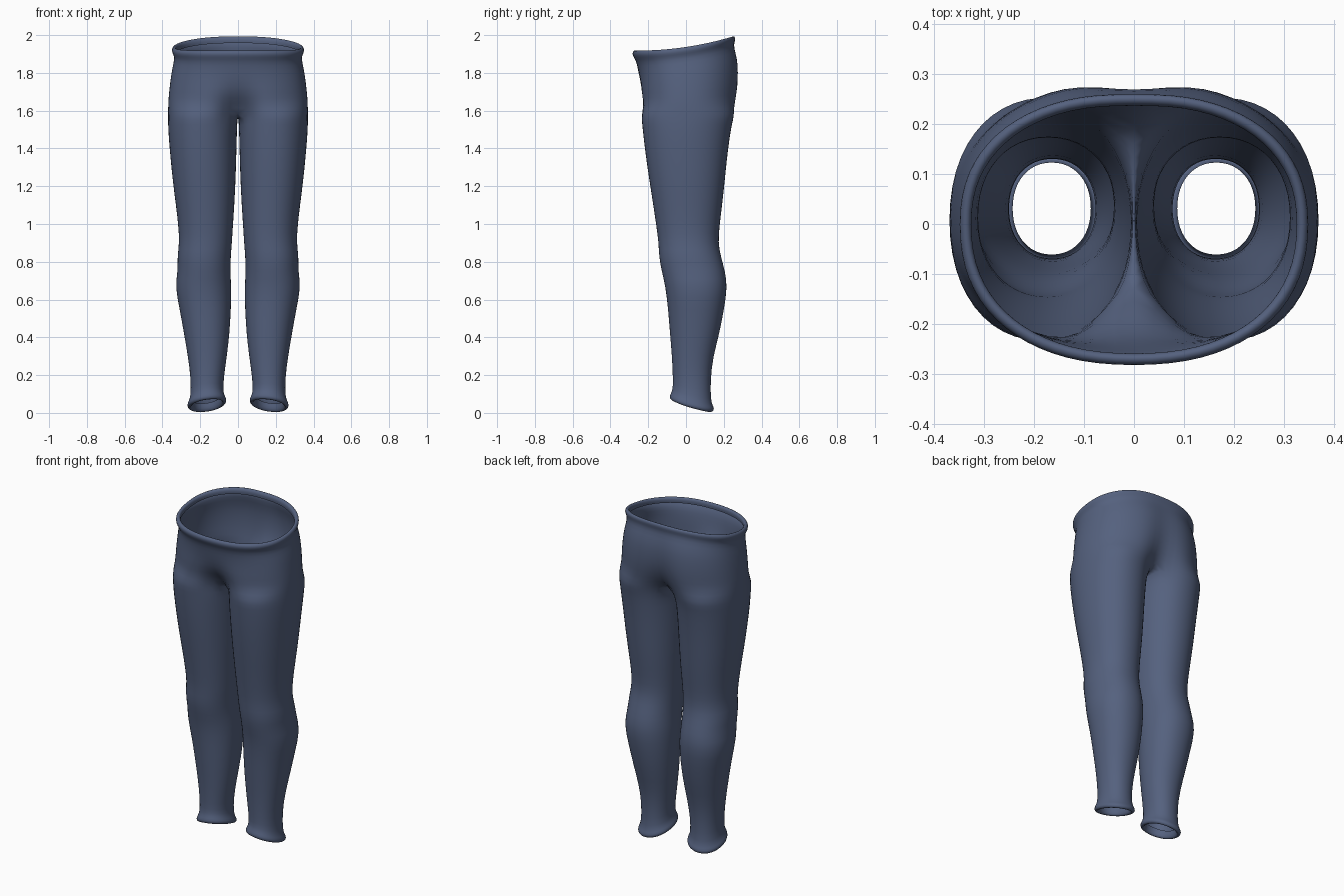
import bpy, bmesh, math

if "Cube" in bpy.data.objects:
    bpy.data.objects.remove(bpy.data.objects["Cube"])

N = 24                      # points round one leg
SEAM_BACK, SEAM_FRONT = 9, 15   # leg points between these meet at the crotch


def sgn_pow(v, p):
    return math.copysign(abs(v) ** p, v)


def leg_ring(xi, xo, yf, yb, grow=0.0, p=0.93):
    """Closed outline of a leg: inner, outer, front and back limits."""
    cx, cy = (xi + xo) / 2, (yf + yb) / 2
    rx, ry = (xo - xi) / 2 + grow, (yb - yf) / 2 + grow
    out = []
    for i in range(N):
        a = 2 * math.pi * i / N
        out.append((cx + rx * sgn_pow(math.cos(a), p), cy + ry * sgn_pow(math.sin(a), p)))
    return out


def rim_height(y):
    return 1.925 + 0.15 * y + 0.3 * y * y


def hip_ring(z, X, yf, yb, dent_f, dent_b, tilt):
    """Half outline of the hips, centre front to centre back."""
    out = []
    for k in range(19):
        a = math.radians(-90 + 10 * k)
        x = 0.0 if k in (0, 18) else X * math.cos(a) ** 0.88
        s = sgn_pow(math.sin(a), 0.88)
        dent = math.exp(-(x / 0.075) ** 2)
        y = s * yb - dent * dent_b if s > 0 else -s * yf + dent * dent_f
        out.append((x, y, z + tilt * (rim_height(y) - 1.925)))
    return out


bm = bmesh.new()


def bridge(a, b, closed):
    n = len(a)
    for i in range(n if closed else n - 1):
        j = (i + 1) % n
        bm.faces.new((a[i], a[j], b[j], b[i]))


# Rolled hem at the ankle, from the inside edge round to the outside
rings = []
for grow, dz in ((-0.005, 0.04), (-0.007, 0.012), (0.0, -0.006), (0.013, -0.006),
                 (0.021, 0.008), (0.014, 0.026), (0.002, 0.05)):
    pts = []
    for i, (x, y) in enumerate(leg_ring(0.08, 0.25, -0.068, 0.13, grow)):
        a = 2 * math.pi * i / N
        hem = 0.044 - 0.032 * math.sin(a) - 0.013 * math.cos(a)
        pts.append((x, y, hem + dz))
    rings.append(pts)

# Leg: height, inner, outer, front, back
for z, xi, xo, yf, yb in (
        (0.18, 0.076, 0.250, -0.070, 0.130), (0.30, 0.058, 0.266, -0.075, 0.145),
        (0.42, 0.044, 0.287, -0.086, 0.178), (0.55, 0.036, 0.310, -0.096, 0.203),
        (0.67, 0.034, 0.335, -0.110, 0.221), (0.75, 0.040, 0.319, -0.130, 0.208),
        (0.83, 0.037, 0.323, -0.145, 0.186), (0.90, 0.031, 0.311, -0.146, 0.171),
        (1.00, 0.025, 0.318, -0.160, 0.180), (1.10, 0.018, 0.330, -0.175, 0.193),
        (1.22, 0.012, 0.346, -0.194, 0.206), (1.34, 0.008, 0.358, -0.212, 0.218),
        (1.45, 0.005, 0.368, -0.226, 0.232), (1.53, 0.003, 0.372, -0.234, 0.245)):
    rings.append([(x, y, z) for x, y in leg_ring(xi, xo, yf, yb)])

# Crotch level: inner points lie on the centre seam
crotch = [(x, y, 1.58) for x, y in leg_ring(0.0, 0.372, -0.24, 0.26)]
seam = ((0.185, 1.625), (0.14, 1.60), (0.08, 1.585), (0.03, 1.577),
        (-0.02, 1.575), (-0.06, 1.58), (-0.10, 1.595))
for k, (y, z) in enumerate(seam):
    crotch[SEAM_BACK + k] = (0.0, y, z)
rings.append(crotch)

prev = None
for pts in rings:
    cur = [bm.verts.new(p) for p in pts]
    if prev:
        bridge(prev, cur, True)
    prev = cur

# Hips: height, half width, front, back, front dent, back dent, tilt
hips = [(1.64, 0.371, -0.245, 0.280, 0.09, 0.065, 0.1),
        (1.70, 0.366, -0.250, 0.289, 0.035, 0.035, 0.3),
        (1.77, 0.358, -0.250, 0.290, 0.008, 0.022, 0.5),
        (1.83, 0.348, -0.255, 0.282, 0.0, 0.015, 0.8),
        (1.88, 0.336, -0.264, 0.260, 0.0, 0.008, 1.0)]
# Rolled waistband, outside round to the inside
for grow, dz in ((0.013, -0.022), (0.019, -0.004), (0.013, 0.011), (0.0, 0.014),
                 (-0.008, 0.002), (-0.005, -0.02)):
    hips.append((1.925 + dz, 0.334 + grow, -0.267 - grow, 0.247 + grow, 0.0, 0.003, 1.0))

prev = [prev[i % N] for i in range(SEAM_FRONT, N + SEAM_BACK + 1)]
for h in hips:
    cur = [bm.verts.new(p) for p in hip_ring(*h)]
    bridge(prev, cur, False)
    prev = cur

for f in bm.faces:
    f.smooth = True

me = bpy.data.meshes.new("trousers")
bm.to_mesh(me)
bm.free()
trousers = bpy.data.objects.new("trousers", me)
bpy.context.collection.objects.link(trousers)

# Second leg by mirroring, then one level of smoothing
mir = trousers.modifiers.new("mirror", 'MIRROR')
mir.use_axis = (True, False, False)
mir.use_clip = True
mir.merge_threshold = 0.0005
sub = trousers.modifiers.new("smooth", 'SUBSURF')
sub.levels = sub.render_levels = 1

cloth = bpy.data.materials.new("blue_grey_cloth")
cloth.diffuse_color = (0.09, 0.12, 0.21, 1.0)
cloth.use_nodes = True
cloth.node_tree.nodes["Principled BSDF"].inputs["Base Color"].default_value = cloth.diffuse_color
me.materials.append(cloth)
